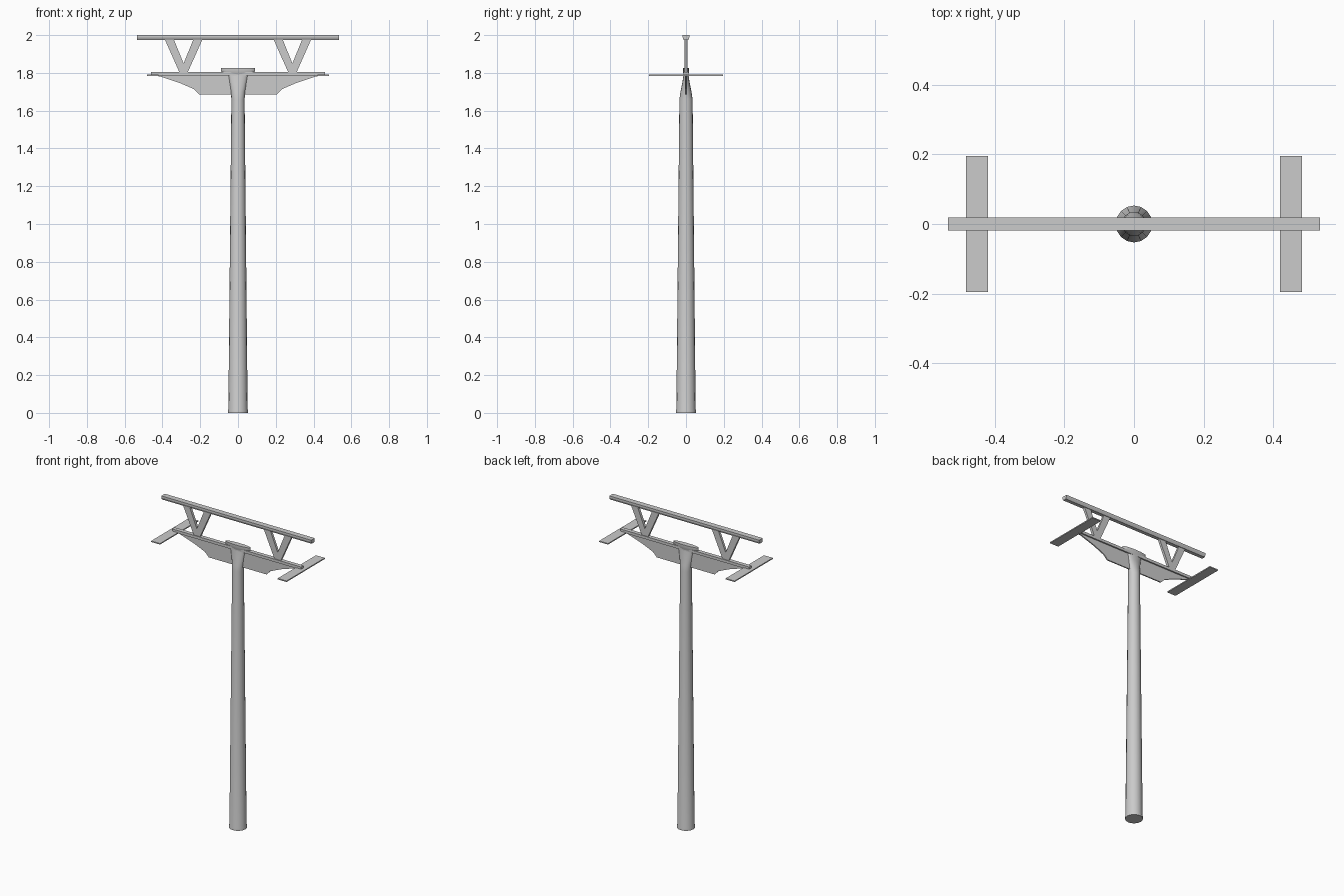
import bpy, bmesh, math

if "Cube" in bpy.data.objects:
    bpy.data.objects.remove(bpy.data.objects["Cube"])


def make_object(name, bm, smooth=False):
    bmesh.ops.recalc_face_normals(bm, faces=bm.faces)
    mesh = bpy.data.meshes.new(name)
    bm.to_mesh(mesh)
    bm.free()
    ob = bpy.data.objects.new(name, mesh)
    bpy.context.collection.objects.link(ob)
    if smooth:
        bpy.ops.object.select_all(action='DESELECT')
        ob.select_set(True)
        bpy.context.view_layer.objects.active = ob
        bpy.ops.object.shade_smooth_by_angle(angle=math.radians(35))
    return ob


def loft(name, rings, sides):
    """Stack elliptical rings given as (z, x radius, y radius)."""
    bm = bmesh.new()
    loops = []
    for z, rx, ry in rings:
        loops.append([bm.verts.new((rx * math.cos(2 * math.pi * i / sides),
                                    ry * math.sin(2 * math.pi * i / sides), z))
                      for i in range(sides)])
    for a, b in zip(loops, loops[1:]):
        for i in range(sides):
            j = (i + 1) % sides
            bm.faces.new((a[i], a[j], b[j], b[i]))
    bm.faces.new(loops[0][::-1])
    bm.faces.new(loops[-1])
    return make_object(name, bm, True)


def prism(name, points, plane, depth):
    """Extrude a profile: 'xz' along y, 'yz' along x, 'xy' along z (lo, hi)."""
    place = {'xz': lambda a, b, d: (a, d, b),
             'yz': lambda a, b, d: (d, a, b),
             'xy': lambda a, b, d: (a, b, d)}[plane]
    bm = bmesh.new()
    lo, hi = [[bm.verts.new(place(a, b, d)) for a, b in points] for d in depth]
    n = len(points)
    for i in range(n):
        j = (i + 1) % n
        bm.faces.new((lo[i], lo[j], hi[j], hi[i]))
    bm.faces.new(lo[::-1])
    bm.faces.new(hi)
    return make_object(name, bm)


# Tapered pole flattening into the crossarm, with its flared cap
loft("pole", [(0, 0.053, 0.053), (0.012, 0.053, 0.053), (0.02, 0.051, 0.051),
              (1.66, 0.035, 0.035), (1.70, 0.038, 0.029), (1.75, 0.046, 0.019),
              (1.79, 0.054, 0.013)], 16)
loft("pole_cap", [(1.785, 0.054, 0.012), (1.803, 0.084, 0.015),
                  (1.809, 0.09, 0.017), (1.825, 0.09, 0.017)], 16)

# Crossarm web with stepped underside, and its top flange
half = [(0.206, 1.686), (0.233, 1.714), (0.307, 1.746), (0.41, 1.78), (0.46, 1.79)]
prism("crossarm_web", half + [(-x, z) for x, z in reversed(half)], 'xz', (-0.004, 0.004))
prism("crossarm_flange", [(-0.013, 1.787), (0.013, 1.787), (0.013, 1.805), (-0.013, 1.805)],
      'yz', (-0.46, 0.46))

# Upper beam, wider at the top
prism("top_beam", [(-0.012, 1.975), (0.012, 1.975), (0.018, 1.988), (0.018, 2.0),
                   (-0.018, 2.0), (-0.018, 1.988)], 'yz', (-0.535, 0.535))

for side, s in (("left", -1), ("right", 1)):
    # V shaped brace between crossarm and beam
    vee = [(-0.022, 1.803), (0.022, 1.803), (0.1, 1.978), (0.052, 1.978),
           (0, 1.85), (-0.052, 1.978), (-0.1, 1.978)]
    prism(side + "_vee_brace", [(s * 0.288 + x, z) for x, z in vee], 'xz', (-0.008, 0.008))
    # Flat plate across the arm tip
    x0, x1 = sorted((s * 0.42, s * 0.483))
    prism(side + "_tip_plate", [(x0, -0.195), (x1, -0.195), (x1, 0.195), (x0, 0.195)],
          'xy', (1.784, 1.791))
